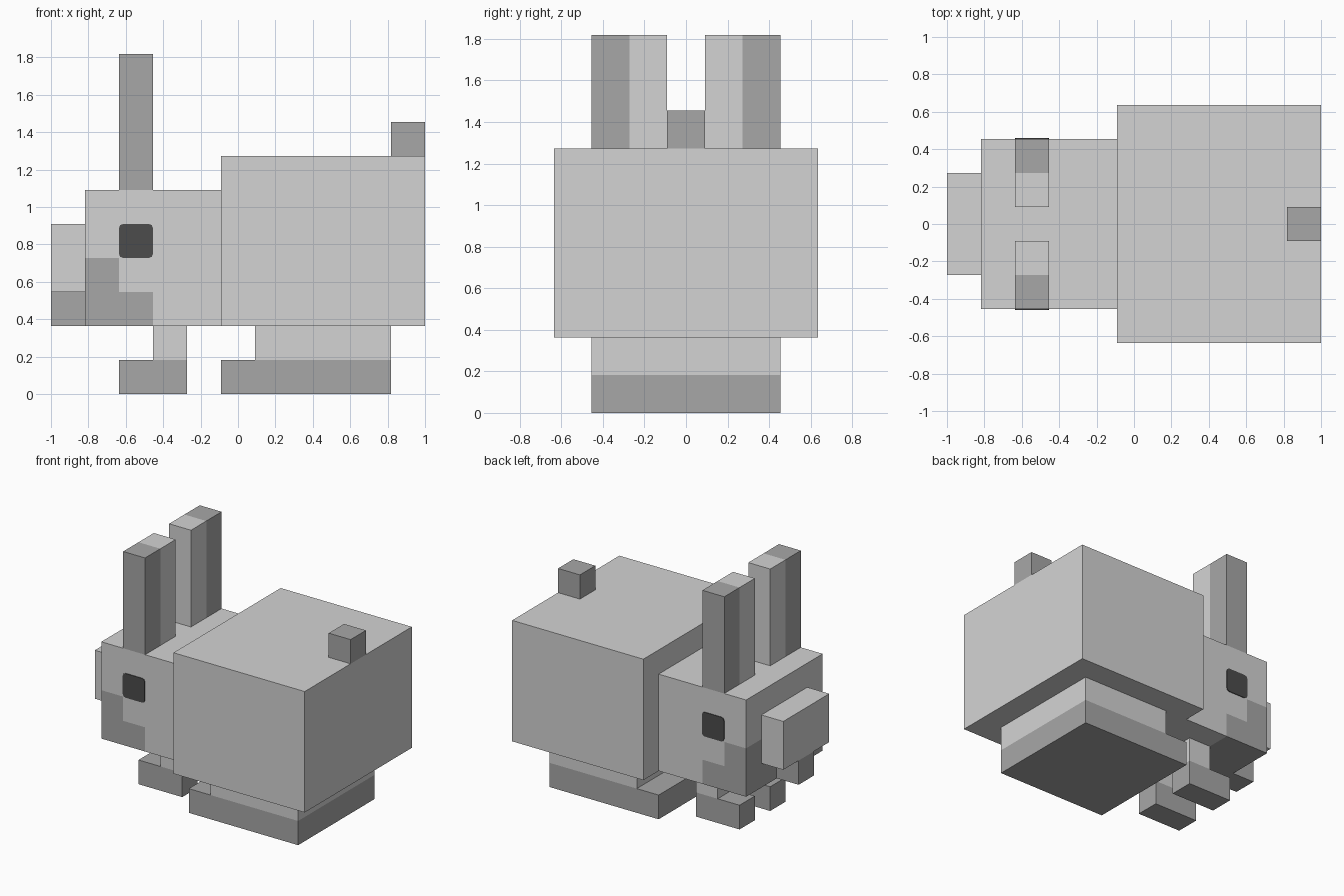
import bpy, bmesh
from mathutils import Vector

cube = bpy.data.objects.get("Cube")
if cube:
    bpy.data.objects.remove(cube, do_unlink=True)

U = 2 / 11  # one block of the modelling grid


def material(name, v):
    m = bpy.data.materials.new(name)
    m.use_nodes = True
    m.diffuse_color = (v, v, v, 1)
    m.node_tree.nodes["Principled BSDF"].inputs["Base Color"].default_value = (v, v, v, 1)
    return m


LIGHT = material("light_grey_fur", 0.658)
DARK = material("dark_grey_fur", 0.386)
EYE = material("charcoal_eye", 0.072)


def box(name, xs, ys, zs, mats, cuts=(), rule=None, rounding=0):
    """Box in grid units; cuts are (axis, position), rule picks a face's material."""
    lo, hi = (Vector(p) for p in zip(xs, ys, zs))
    bm = bmesh.new()
    bmesh.ops.create_cube(bm, size=1)
    for v in bm.verts:
        v.co = (lo + hi) / 2 + v.co * (hi - lo)
    for axis, pos in cuts:
        normal = Vector((0, 0, 0))
        normal[axis] = 1
        bmesh.ops.bisect_plane(bm, geom=bm.verts[:] + bm.edges[:] + bm.faces[:],
                               plane_co=normal * pos, plane_no=normal)
    if rule:
        for f in bm.faces:
            f.material_index = int(rule(f.calc_center_median()))
    if rounding:
        edges = [e for e in bm.edges
                 if abs(e.verts[0].co.x - e.verts[1].co.x) < 1e-5
                 and abs(e.verts[0].co.z - e.verts[1].co.z) < 1e-5]
        bmesh.ops.bevel(bm, geom=edges, offset=rounding, segments=2,
                        profile=0.5, affect='EDGES')
    for v in bm.verts:
        v.co = v.co * U - Vector((1, 0, 0))
    me = bpy.data.meshes.new(name)
    bm.to_mesh(me)
    bm.free()
    for m in mats:
        me.materials.append(m)
    ob = bpy.data.objects.new(name, me)
    bpy.context.scene.collection.objects.link(ob)
    return ob


def pair(name, xs, ys, zs, mats, **kw):
    """The same box on both sides of y = 0."""
    box(name + "_a", xs, ys, zs, mats, **kw)
    box(name + "_b", xs, (-ys[1], -ys[0]), zs, mats, **kw)


# Body and tail
box("body", (5, 11), (-3.5, 3.5), (2, 7), [LIGHT])
box("tail", (10, 11), (-0.5, 0.5), (7, 8), [DARK])

# Head with a stepped dark patch on the lower jaw
box("head", (1, 5), (-2.5, 2.5), (2, 6), [LIGHT, DARK],
    cuts=[(0, 2), (0, 3), (2, 3), (2, 4)],
    rule=lambda c: (c.x < 2 and c.z < 4) or (c.x < 3 and c.z < 3))
box("muzzle", (0, 1), (-1.5, 1.5), (3, 5), [LIGHT])
box("chin", (0, 1), (-0.5, 0.5), (2, 3), [DARK])
pair("eye", (2, 3), (2.5, 2.53), (4, 5), [EYE], rounding=0.12)

# Ears, dark on the outer half
pair("ear", (2, 3), (0.5, 2.5), (6, 10), [LIGHT, DARK],
     cuts=[(1, 1.5), (1, -1.5)], rule=lambda c: abs(c.y) > 1.5)

# Front legs and feet
pair("front_leg", (3, 4), (0.5, 1.5), (1, 2), [LIGHT])
pair("front_foot", (2, 4), (0.5, 1.5), (0, 1), [DARK])

# Haunch and hind foot
box("hind_leg", (6, 10), (-2.5, 2.5), (1, 2), [LIGHT])
box("hind_foot", (5, 10), (-2.5, 2.5), (0, 1), [DARK])
